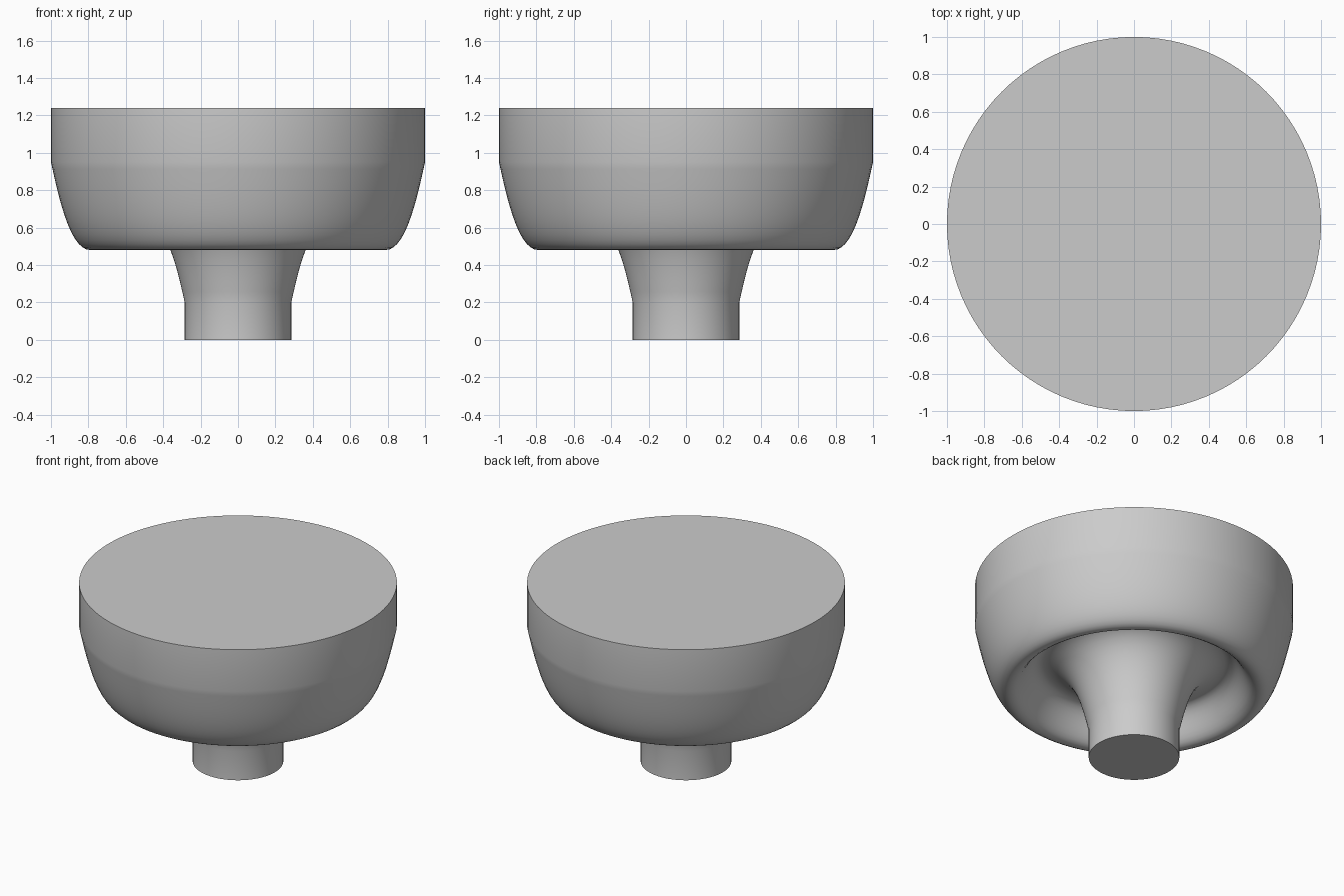
import bpy
import bmesh
import math
from mathutils import Vector
from mathutils.geometry import interpolate_bezier

cube = bpy.data.objects.get("Cube")
if cube:
    bpy.data.objects.remove(cube, do_unlink=True)

SEGMENTS = 96

grey = bpy.data.materials.new("plain grey")
grey.use_nodes = True
colour = (0.6, 0.6, 0.6, 1)
grey.diffuse_color = colour
grey.node_tree.nodes["Principled BSDF"].inputs["Base Color"].default_value = colour


def curve(*controls, steps=12):
    """Points of one cubic curve given as (radius, height) controls."""
    a, b, c, d = (Vector((r, 0, z)) for r, z in controls)
    return interpolate_bezier(a, b, c, d, steps)


def lathe(name, profile):
    """Revolve a profile that starts and ends on the z axis."""
    bm = bmesh.new()
    verts = [bm.verts.new(p) for p in profile]
    edges = [bm.edges.new(pair) for pair in zip(verts, verts[1:])]
    bmesh.ops.spin(bm, geom=verts + edges, axis=(0, 0, 1), cent=(0, 0, 0),
                   angle=math.tau, steps=SEGMENTS)
    bmesh.ops.remove_doubles(bm, verts=bm.verts[:], dist=0.0005)
    bmesh.ops.recalc_face_normals(bm, faces=bm.faces[:])
    mesh = bpy.data.meshes.new(name)
    bm.to_mesh(mesh)
    bm.free()
    mesh.materials.append(grey)
    obj = bpy.data.objects.new(name, mesh)
    bpy.context.collection.objects.link(obj)
    bpy.ops.object.select_all(action='DESELECT')
    obj.select_set(True)
    bpy.context.view_layer.objects.active = obj
    bpy.ops.object.shade_smooth_by_angle(angle=math.radians(35))
    return obj


# Straight stem, flaring up into the hollow
stem = [Vector((0, 0, 0)), Vector((0.285, 0, 0))]
flare = curve((0.285, 0.2), (0.33, 0.4), (0.38, 0.66), (0.57, 0.68))

# Hollow underside curving back down to the rounded rim
hollow = curve((0.57, 0.68), (0.68, 0.68), (0.69, 0.48), (0.79, 0.48))

# Outer wall of the bowl, straight band and flat top
bowl = curve((0.79, 0.48), (0.9, 0.48), (0.96, 0.77), (1, 0.95), steps=16)
top = [Vector((1, 0, 1.24)), Vector((0, 0, 1.24))]

lathe("knob", stem + flare + hollow[1:] + bowl[1:] + top)
